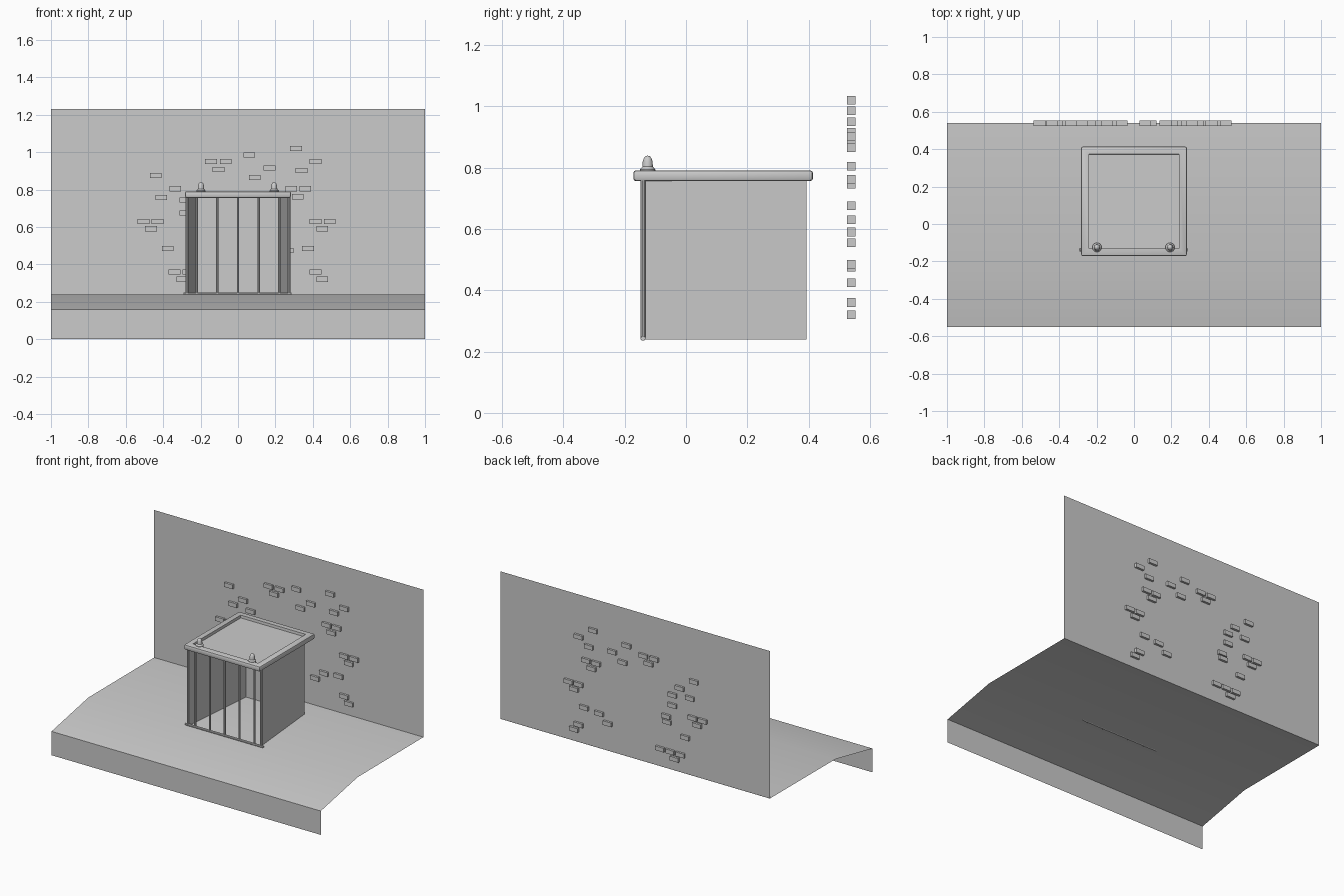
import bpy, bmesh, math
from mathutils import Vector

if "Cube" in bpy.data.objects:
    bpy.data.objects.remove(bpy.data.objects["Cube"])


def mesh_object(name, bm, smooth=False):
    bmesh.ops.recalc_face_normals(bm, faces=bm.faces[:])
    me = bpy.data.meshes.new(name)
    bm.to_mesh(me)
    bm.free()
    ob = bpy.data.objects.new(name, me)
    bpy.context.collection.objects.link(ob)
    if smooth:
        bpy.ops.object.select_all(action='DESELECT')
        ob.select_set(True)
        bpy.context.view_layer.objects.active = ob
        bpy.ops.object.shade_smooth_by_angle(angle=math.radians(35))
    return ob


def add_box(bm, centre, size):
    geo = bmesh.ops.create_cube(bm, size=1)
    for v in geo['verts']:
        v.co = Vector([c + a * s for c, a, s in zip(centre, v.co, size)])


def add_rod(bm, a, b, r, sides=10):
    a, b = Vector(a), Vector(b)
    geo = bmesh.ops.create_cone(bm, cap_ends=True, segments=sides,
                                radius1=r, radius2=r, depth=(b - a).length)
    rot = Vector((0, 0, 1)).rotation_difference(b - a)
    for v in geo['verts']:
        v.co = rot @ v.co + (a + b) / 2


def add_sheet(bm, start, end):
    """Sheet joining two matching lines of points."""
    p = [bm.verts.new(c) for c in start]
    q = [bm.verts.new(c) for c in end]
    for i in range(len(p) - 1):
        bm.faces.new((p[i], p[i + 1], q[i + 1], q[i]))


# Ground with a front lip and a gentle slope
profile = [(-0.55, 0), (-0.55, 0.16), (-0.16, 0.238), (0.54, 0.24)]
bm = bmesh.new()
add_sheet(bm, [(-1, y, z) for y, z in profile], [(1, y, z) for y, z in profile])
mesh_object("ground", bm, True)

# Upright background wall
bm = bmesh.new()
add_sheet(bm, [(-1, 0.539, 0.24), (-1, 0.539, 1.23)], [(1, 0.539, 0.24), (1, 0.539, 1.23)])
mesh_object("back_wall", bm)

# Scattered bricks set into the wall (x, z)
bricks = [(0.31, 1.02), (0.06, 0.985), (-0.145, 0.95), (-0.065, 0.95), (-0.105, 0.908),
          (0.415, 0.95), (0.34, 0.902), (0.168, 0.915), (0.09, 0.865), (-0.44, 0.876),
          (-0.335, 0.805), (-0.41, 0.757), (-0.28, 0.745), (-0.28, 0.675), (-0.505, 0.63),
          (-0.43, 0.63), (-0.465, 0.59), (-0.235, 0.59), (-0.24, 0.555), (-0.376, 0.485),
          (-0.34, 0.36), (-0.265, 0.36), (-0.19, 0.36), (-0.298, 0.32), (0.285, 0.805),
          (0.36, 0.805), (0.32, 0.762), (0.415, 0.63), (0.49, 0.63), (0.45, 0.59),
          (0.265, 0.475), (0.375, 0.485), (0.2, 0.425), (0.415, 0.36), (0.45, 0.32)]
bm = bmesh.new()
for x, z in bricks:
    add_box(bm, (x, 0.539, z), (0.063, 0.029, 0.028))
mesh_object("wall_bricks", bm)

# Tapered cage side and back panels
plan = [(-0.265, -0.14), (-0.217, 0.393), (0.217, 0.393), (0.265, -0.14)]
bm = bmesh.new()
add_sheet(bm, [(x, y, 0.24) for x, y in plan], [(x, y, 0.765) for x, y in plan])
mesh_object("cage_panels", bm)

# Front bars, corner posts and bottom rail
bm = bmesh.new()
for i in range(-2, 3):
    add_rod(bm, (i * 0.11, -0.14, 0.24), (i * 0.11, -0.14, 0.765), 0.007)
for x in (-0.272, 0.272):
    add_rod(bm, (x, -0.14, 0.24), (x, -0.14, 0.765), 0.008)
mesh_object("cage_bars", bm, True)
bm = bmesh.new()
add_rod(bm, (-0.292, -0.14, 0.243), (0.286, -0.14, 0.243), 0.008)
mesh_object("bottom_rail", bm, True)

# Roof slab with a rounded rim and recessed centre
bm = bmesh.new()
add_box(bm, (0, 0.121, 0.7735), (0.565, 0.586, 0.035))
bmesh.ops.bevel(bm, geom=bm.edges[:], offset=0.009, segments=2, profile=0.5, affect='EDGES')
bm.normal_update()
top = max(bm.faces, key=lambda f: f.calc_center_median().z * 10 + f.calc_area())
bmesh.ops.inset_region(bm, faces=[top], thickness=0.045)
bmesh.ops.inset_region(bm, faces=[top], thickness=0.002)
for v in top.verts:
    v.co.z -= 0.018
mesh_object("cage_roof", bm, True)

# Domed knobs on the front corners of the roof
lathe = [(0.025, 0.785), (0.025, 0.794), (0.017, 0.803), (0.016, 0.82),
         (0.0125, 0.831), (0.007, 0.837), (0, 0.839)]
for side, x in (("left", -0.198), ("right", 0.193)):
    bm = bmesh.new()
    vs = [bm.verts.new((r, 0, z)) for r, z in lathe]
    es = [bm.edges.new(p) for p in zip(vs, vs[1:])]
    bmesh.ops.spin(bm, geom=vs + es, cent=(0, 0, 0), axis=(0, 0, 1),
                   angle=math.tau, steps=16)
    bmesh.ops.remove_doubles(bm, verts=bm.verts[:], dist=0.0001)
    bmesh.ops.translate(bm, verts=bm.verts[:], vec=(x, -0.125, 0))
    mesh_object(side + "_knob", bm, True)
